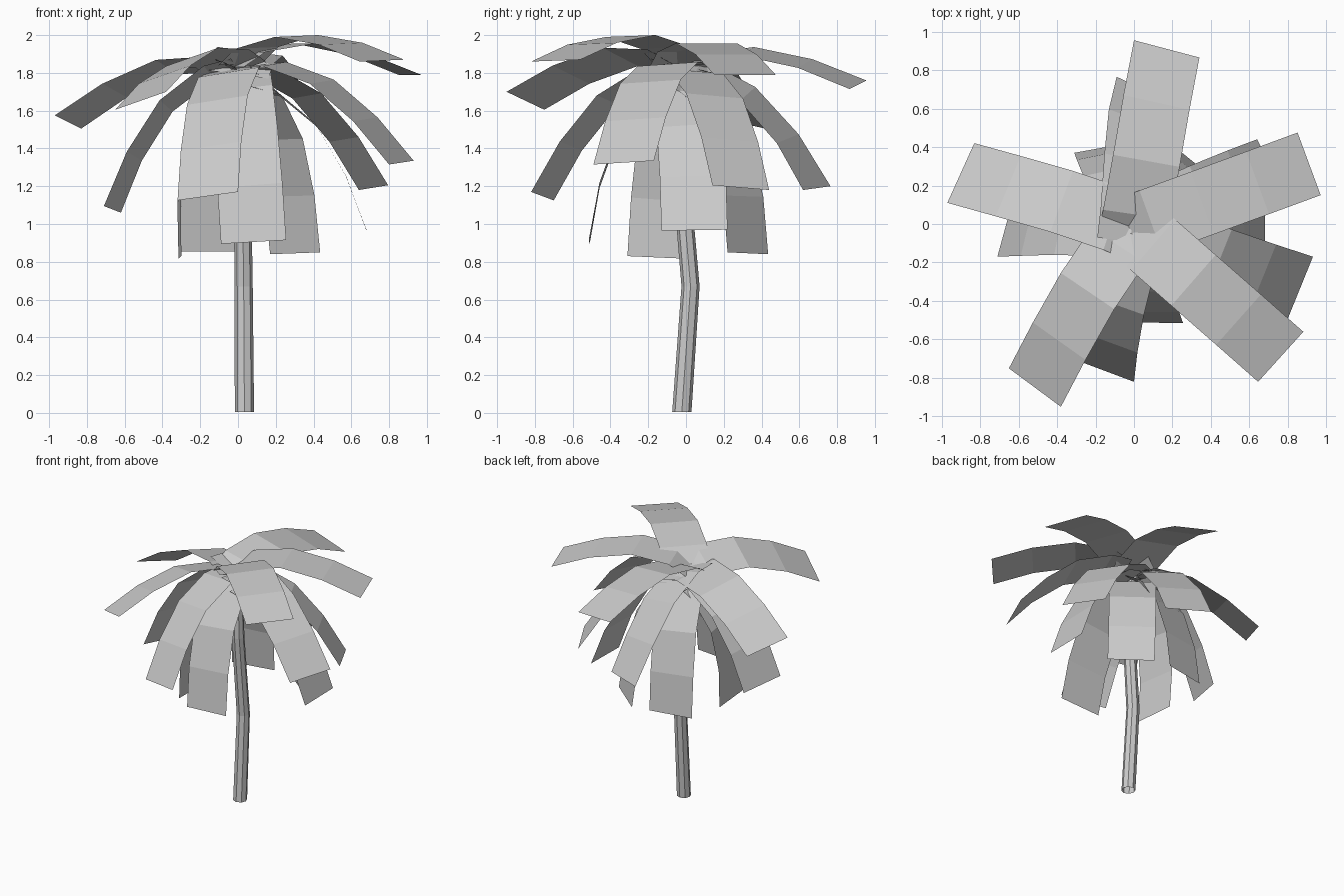
import bpy
import bmesh
import math
from mathutils import Vector

cube = bpy.data.objects.get("Cube")
if cube:
    bpy.data.objects.remove(cube, do_unlink=True)


def make_material(name, colour):
    material = bpy.data.materials.new(name)
    material.use_nodes = True
    material.diffuse_color = colour
    material.node_tree.nodes["Principled BSDF"].inputs["Base Color"].default_value = colour
    return material


def add_object(name, bm, material):
    mesh = bpy.data.meshes.new(name)
    bm.to_mesh(mesh)
    bm.free()
    mesh.materials.append(material)
    obj = bpy.data.objects.new(name, mesh)
    bpy.context.scene.collection.objects.link(obj)
    return obj


grey = make_material("plain grey", (0.6, 0.6, 0.6, 1))

# Arched leaf outline from root to tip: (distance along the chord, height over it)
LEAF_PROFILE = [(0, 0), (0.12, 0.085), (0.4, 0.142), (0.71, 0.095), (1, 0)]


def add_frond(name, root_height, corner_a, corner_b):
    """Bent strip that ends at two tip corners and curves sideways into the crown."""
    a, b = Vector(corner_a), Vector(corner_b)
    tip, half_width = (a + b) / 2, (b - a).length / 2
    across = (b - a).normalized()
    reach = tip - Vector((0, -0.02, root_height))
    along = (reach - across * reach.dot(across)).normalized()
    up = across.cross(along)
    if up.z < 0:
        up, across = -up, -across
    side = -reach.dot(across)
    bm = bmesh.new()
    previous = None
    for distance, height in LEAF_PROFILE:
        t = 1 - distance
        centre = tip - along * t + up * height + across * side * t ** 2
        half = (across + along * 2 * side * t).normalized() * half_width
        row = [bm.verts.new(centre - half), bm.verts.new(centre + half)]
        if previous:
            bm.faces.new((previous[0], previous[1], row[1], row[0]))
        previous = row
    add_object(name, bm, grey)


# Three tiers of five fronds, each given by its root height and tip corners
tiers = {
    "upper_frond": [
        (1.79, (0, 0.955, 1.76), (0.34, 0.865, 1.715)),
        (1.83, (0.85, 0.475, 1.79), (0.97, 0.15, 1.79)),
        (1.845, (0.88, -0.56, 1.87), (0.645, -0.82, 1.86)),
        (1.81, (-0.38, -0.95, 1.7), (-0.65, -0.75, 1.605)),
        (1.79, (-0.97, 0.11, 1.575), (-0.83, 0.42, 1.505)),
    ],
    "middle_frond": [
        (1.77, (-0.09, 0.765, 1.2), (0.22, 0.62, 1.18)),
        (1.82, (0.64, 0.44, 1.18), (0.795, 0.14, 1.205)),
        (1.87, (0.93, -0.17, 1.335), (0.8, -0.49, 1.315)),
        (1.84, (0, -0.82, 1.17), (-0.32, -0.7, 1.125)),
        (1.85, (-0.71, -0.17, 1.095), (-0.62, 0.16, 1.06)),
    ],
    "lower_frond": [
        (1.81, (-0.31, 0.37, 0.855), (0.02, 0.43, 0.855)),
        (1.81, (0.17, 0.435, 0.84), (0.435, 0.22, 0.85)),
        (1.81, (0.68, 0.22, 0.97), (0.68, -0.13, 0.965)),
        (1.81, (0.255, -0.515, 0.915), (-0.09, -0.51, 0.895)),
        (1.81, (-0.3, -0.31, 0.83), (-0.315, 0.03, 0.815)),
    ],
}
for tier, fronds in tiers.items():
    for number, frond in enumerate(fronds, 1):
        add_frond(f"{tier}_{number}", *frond)

# Gently bent eight-sided trunk, open below: centre x, y, z and radius of each ring
trunk_rings = [
    (0.034, -0.022, 0.005, 0.051),
    (0.03, 0.024, 0.67, 0.048),
    (0.022, -0.03, 1.3, 0.046),
    (0, -0.02, 1.82, 0.044),
]
SIDES = 8
bm = bmesh.new()
rings = []
for x, y, z, radius in trunk_rings:
    turns = [math.tau * i / SIDES for i in range(SIDES)]
    rings.append([bm.verts.new((x + radius * math.cos(t), y + radius * math.sin(t), z))
                  for t in turns])
for low, high in zip(rings, rings[1:]):
    for i in range(SIDES):
        j = (i + 1) % SIDES
        bm.faces.new((low[i], low[j], high[j], high[i]))
bm.faces.new(rings[-1])
add_object("trunk", bm, grey)
